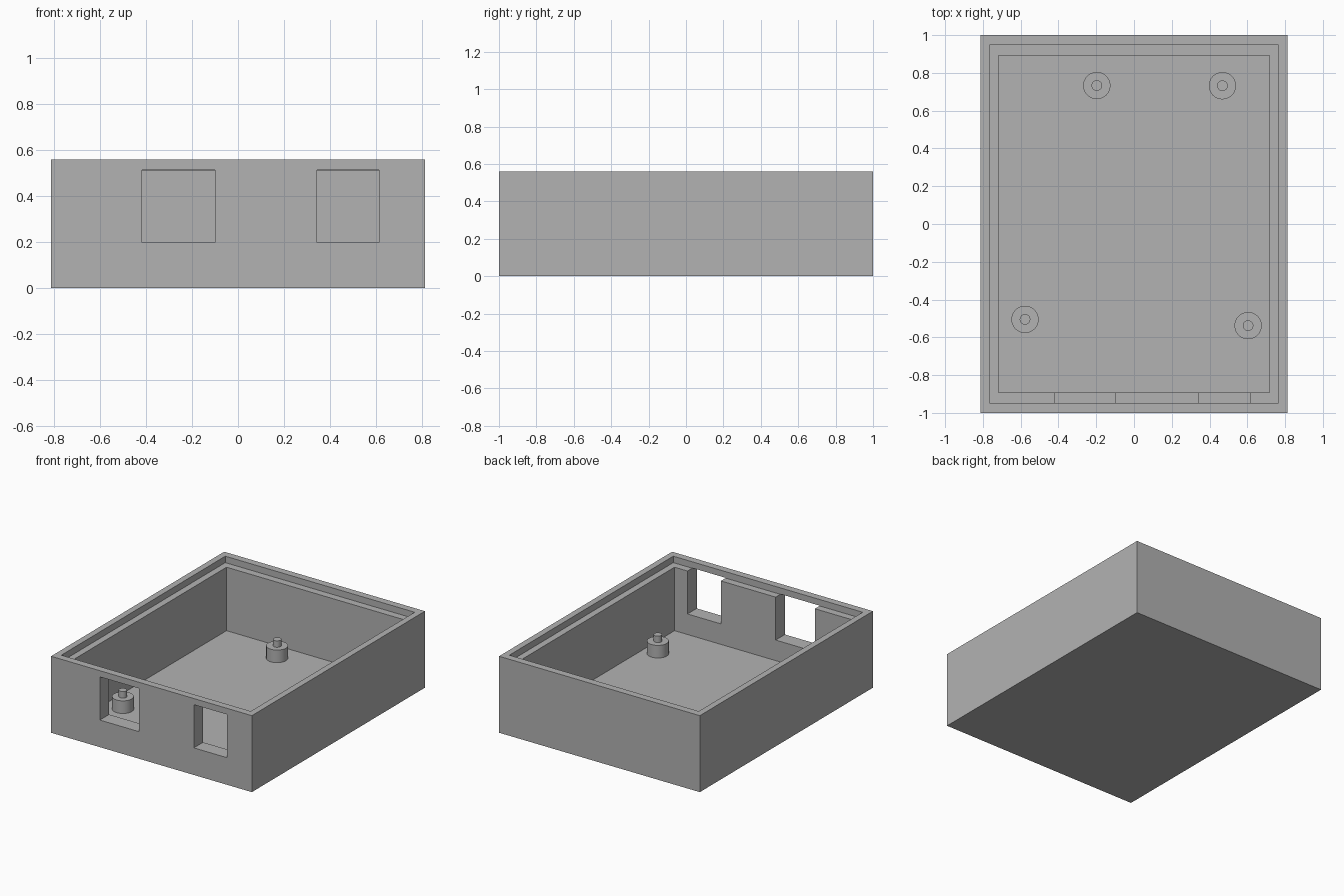
import bpy
import math

cube = bpy.data.objects.get("Cube")
if cube:
    bpy.data.objects.remove(cube, do_unlink=True)

# Main dimensions
HALF_X, HALF_Y, HEIGHT = 0.812, 1.0, 0.559
FLOOR, LEDGE = 0.048, 0.512
POST_TOP, PIN_TOP = 0.14, 0.187

grey = bpy.data.materials.new("plain grey")
grey.use_nodes = True
colour = (0.448, 0.448, 0.448, 1)
grey.diffuse_color = colour
grey.node_tree.nodes["Principled BSDF"].inputs["Base Color"].default_value = colour


def box(name, x0, x1, y0, y1, z0, z1):
    bpy.ops.mesh.primitive_cube_add(size=1)
    ob = bpy.context.object
    ob.name = name
    ob.location = ((x0 + x1) / 2, (y0 + y1) / 2, (z0 + z1) / 2)
    ob.scale = (x1 - x0, y1 - y0, z1 - z0)
    bpy.ops.object.transform_apply(location=True, rotation=False, scale=True)
    ob.data.materials.append(grey)
    return ob


def cut(target, cutter):
    mod = target.modifiers.new("cut", 'BOOLEAN')
    mod.operation = 'DIFFERENCE'
    mod.solver = 'EXACT'
    mod.object = cutter
    bpy.context.view_layer.objects.active = target
    bpy.ops.object.modifier_apply(modifier=mod.name)
    bpy.data.objects.remove(cutter, do_unlink=True)


def cylinder(name, x, y, radius, z0, z1):
    bpy.ops.mesh.primitive_cylinder_add(
        vertices=48, radius=radius, depth=z1 - z0, location=(x, y, (z0 + z1) / 2))
    ob = bpy.context.object
    ob.name = name
    ob.data.materials.append(grey)
    bpy.ops.object.shade_smooth_by_angle(angle=math.radians(30))


# Tray: solid block, hollowed, with a stepped recess around the rim
tray = box("tray", -HALF_X, HALF_X, -HALF_Y, HALF_Y, 0, HEIGHT)
cut(tray, box("cavity", -0.718, 0.718, -0.893, 0.893, FLOOR, 1))
cut(tray, box("rim_recess", -0.766, 0.766, -0.947, 0.947, LEDGE, 1))

# Two port openings through the front wall, under the lip
for x0, x1 in ((-0.417, -0.1), (0.343, 0.613)):
    cut(tray, box("port", x0, x1, -1.1, -0.8, 0.198, 0.514))

# Standoffs with locating pins on the floor
corners = {
    "back_right": (-0.197, 0.733),
    "back_left": (0.468, 0.732),
    "front_right": (-0.577, -0.505),
    "front_left": (0.604, -0.538),
}
for place, (x, y) in corners.items():
    cylinder(place + "_standoff", x, y, 0.072, FLOOR - 0.01, POST_TOP)
    cylinder(place + "_pin", x, y, 0.028, POST_TOP - 0.01, PIN_TOP)
